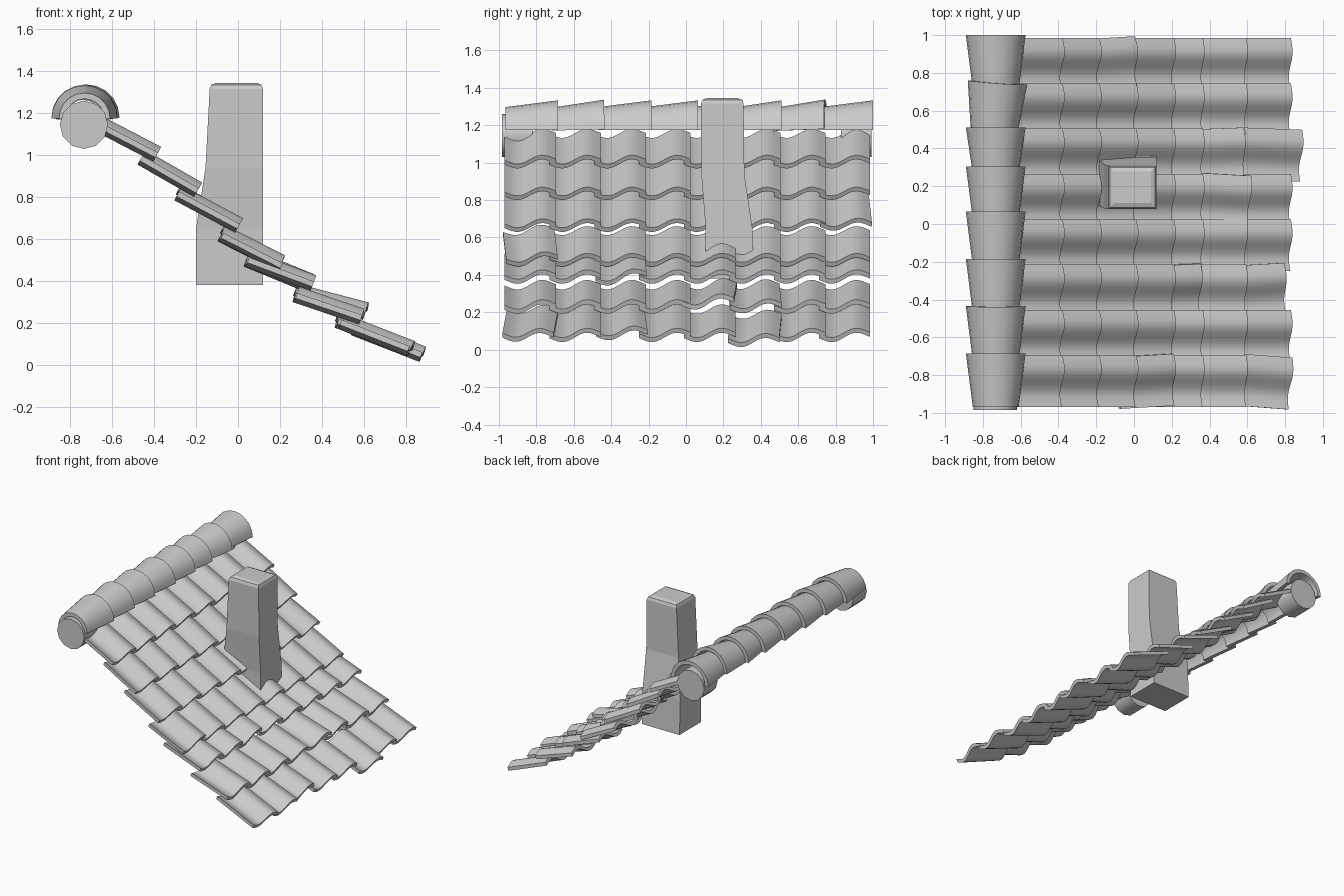
import bpy, bmesh
from math import sin, cos, pi, radians, atan2, hypot
from mathutils import Matrix, Vector

if "Cube" in bpy.data.objects:
    bpy.data.objects.remove(bpy.data.objects["Cube"])


def loft(name, rings, matrix=None, smooth=True):
    """Skin a list of closed rings, cap both ends and make an object."""
    bm = bmesh.new()
    loops = [[bm.verts.new(p) for p in ring] for ring in rings]
    n = len(loops[0])
    for a, b in zip(loops, loops[1:]):
        for i in range(n):
            j = (i + 1) % n
            bm.faces.new((a[i], a[j], b[j], b[i]))
    bm.faces.new(loops[0])
    bm.faces.new(loops[-1])
    bmesh.ops.recalc_face_normals(bm, faces=bm.faces)
    mesh = bpy.data.meshes.new(name)
    bm.to_mesh(mesh)
    bm.free()
    if smooth:
        mesh.polygons.foreach_set("use_smooth", [True] * len(mesh.polygons))
        mesh.set_sharp_from_angle(angle=radians(40))
    obj = bpy.data.objects.new(name, mesh)
    bpy.context.collection.objects.link(obj)
    if matrix:
        obj.matrix_world = matrix
    return obj


# S-shaped tile cross-section (y across, z thickness)
WIDTH, PITCH, THICK = 0.275, 0.24, 0.026


def tile_profile(steps=14):
    top, bottom = [], []
    for i in range(steps + 1):
        t = WIDTH * i / steps
        z = -0.021 * sin(2 * pi * (t - 0.015) / PITCH) + 0.026 * (t / WIDTH - 0.5)
        y = t - WIDTH / 2
        top.append((y, z + THICK / 2))
        bottom.append((y, z - THICK / 2))
    return top + bottom[::-1]


# Roof tile rows: upper end and lower end (x, z)
rows = [((-0.655, 1.145), (-0.385, 1.005)),
        ((-0.46, 0.99), (-0.19, 0.835)),
        ((-0.285, 0.82), (0.005, 0.665)),
        ((-0.08, 0.625), (0.205, 0.48)),
        ((0.05, 0.505), (0.36, 0.39)),
        ((0.28, 0.335), (0.59, 0.23)),
        ((0.50, 0.205), (0.825, 0.078))]

# Loose tiles: (row, column): slide, lift, yaw, pitch, roll (degrees)
loose = {(2, 7): (0.0, 0.005, 3, 0, -3),
         (6, 5): (0.062, -0.005, -2, 0, 0),
         (5, 4): (0.01, 0.02, -3, -4, 4),
         (4, 2): (-0.01, 0.0, 2, 2, 6),
         (6, 2): (-0.03, 0.0, 3, 0, 0),
         (6, 0): (0.0, 0.0, -4, 0, 0),
         (3, 0): (0.0, 0.005, 3, 0, 2),
         (5, 5): (-0.01, 0.0, 2, 0, 0)}

profile = tile_profile()
for r, ((x0, z0), (x1, z1)) in enumerate(rows):
    length = hypot(x1 - x0, z1 - z0)
    slope = atan2(z0 - z1, x1 - x0)
    for c in range(8):
        slide, lift, yaw, pitch, roll = loose.get((r, c), (0, 0, 0, 0, 0))
        y = -0.695 + PITCH * c - WIDTH / 2
        m = (Matrix.Translation(((x0 + x1) / 2, y, (z0 + z1) / 2))
             @ Matrix.Rotation(slope, 4, 'Y')
             @ Matrix.Translation((slide, 0, lift))
             @ Matrix.Rotation(radians(yaw), 4, 'Z')
             @ Matrix.Rotation(radians(pitch), 4, 'Y')
             @ Matrix.Rotation(radians(roll), 4, 'X'))
        rings = [[(x, p[0], p[1]) for p in profile] for x in (-length / 2, length / 2)]
        loft(f"roof_tile_{r + 1}_{c + 1}", rings, m)


# Tapered half-round ridge caps
def arch(y, radius, steps=10):
    angles = [pi * i / steps for i in range(steps + 1)]
    outer = [(radius * cos(a), y, radius * sin(a)) for a in angles]
    inner = [((radius - 0.028) * cos(a), y, (radius - 0.028) * sin(a)) for a in angles]
    return outer + inner[::-1]


ends = [-0.965, -0.685, -0.435, -0.185, 0.065, 0.305, 0.51, 0.75, 1.0]
cap_tilt = {1: (1.5, 0), 6: (2, -4)}
for i, (a, b) in enumerate(zip(ends, ends[1:])):
    tilt, yaw = cap_tilt.get(i, (0, 0))
    start = a if i == 0 else a - 0.035
    half = (b - start) / 2
    m = (Matrix.Translation((-0.732, (start + b) / 2, 1.175))
         @ Matrix.Rotation(radians(yaw), 4, 'Z')
         @ Matrix.Rotation(radians(tilt), 4, 'X'))
    loft(f"ridge_cap_{i + 1}", [arch(-half, 0.122), arch(half, 0.158)], m)

# Round beam stubs closing the two ridge ends
for name, y0, y1 in (("ridge_plug_front", -0.985, -0.82), ("ridge_plug_back", 0.83, 0.992)):
    circle = [(0.115 * cos(2 * pi * k / 12), 0.115 * sin(2 * pi * k / 12)) for k in range(12)]
    loft(name, [[(-0.735 + u, y, 1.145 + v) for u, v in circle] for y in (y0, y1)])

# Leaning chimney with a flared base and chamfered top: z, x0, x1, y0, y1
sections = [(0.38, -0.20, 0.12, 0.105, 0.365),
            (0.65, -0.20, 0.12, 0.105, 0.355),
            (0.94, -0.155, 0.12, 0.082, 0.312),
            (1.315, -0.135, 0.12, 0.08, 0.308),
            (1.336, -0.127, 0.112, 0.088, 0.3),
            (1.345, -0.105, 0.09, 0.11, 0.278)]
loft("chimney", [[(x0, y0, z), (x1, y0, z), (x1, y1, z), (x0, y1, z)]
                 for z, x0, x1, y0, y1 in sections], smooth=False)
